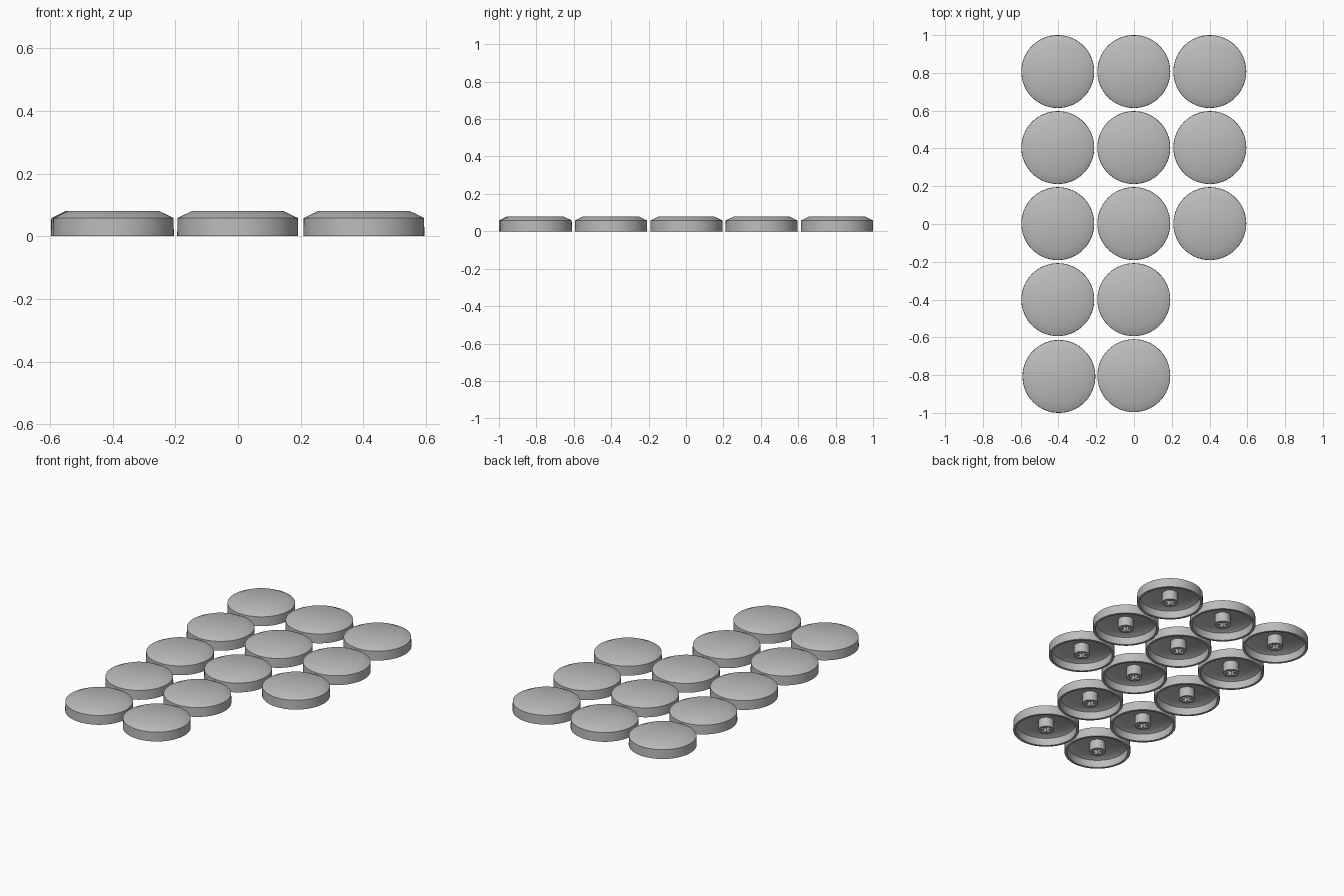
import bpy, bmesh, math
from mathutils import Vector

cube = bpy.data.objects.get("Cube")
if cube:
    bpy.data.objects.remove(cube, do_unlink=True)

SIDES = 64
PITCH = 0.4025

grey = bpy.data.materials.new("warm_grey_plastic")
grey.use_nodes = True
colour = (0.5, 0.5, 0.5, 1)
grey.diffuse_color = colour
grey.node_tree.nodes["Principled BSDF"].inputs["Base Color"].default_value = colour


def cap_mesh():
    """Hollow round cap: outer wall, chamfer, flat top, and inner shell."""
    profile = [(0.147, 0.08), (0.192, 0.058), (0.193, 0), (0.178, 0),
               (0.175, 0.046), (0.145, 0.062)]
    bm = bmesh.new()
    verts = [bm.verts.new((r, 0, z)) for r, z in profile]
    edges = [bm.edges.new(pair) for pair in zip(verts, verts[1:])]
    bmesh.ops.spin(bm, geom=verts + edges, cent=(0, 0, 0), axis=(0, 0, 1),
                   angle=math.tau, steps=SIDES)
    bmesh.ops.remove_doubles(bm, verts=bm.verts[:], dist=0.0001)
    # Close the top and the ceiling
    rim = [e for e in bm.edges if e.is_boundary]
    bmesh.ops.holes_fill(bm, edges=rim, sides=0)
    bmesh.ops.recalc_face_normals(bm, faces=bm.faces[:])
    mesh = bpy.data.meshes.new("round_cap")
    bm.to_mesh(mesh)
    bm.free()
    return mesh


def stem_mesh():
    """Round post with a cross-shaped socket, as an extruded outline."""
    bottom, top, radius = 0.002, 0.063, 0.046
    long, thin = 0.034, 0.011
    circle = [(radius * math.cos(math.tau * i / 32),
               radius * math.sin(math.tau * i / 32)) for i in range(32)]
    quarter = [(long, thin), (thin, thin), (thin, long)]
    cross = []
    for turn in range(4):
        for x, y in quarter:
            for _ in range(turn):
                x, y = -y, x
            cross.append((x, y))
    curve = bpy.data.curves.new("stem_outline", "CURVE")
    curve.dimensions = "2D"
    curve.fill_mode = "BOTH"
    curve.extrude = (top - bottom) / 2
    for outline in (circle, cross):
        spline = curve.splines.new("POLY")
        spline.points.add(len(outline) - 1)
        for point, (x, y) in zip(spline.points, outline):
            point.co = (x, y, 0, 1)
        spline.use_cyclic_u = True
    helper = bpy.data.objects.new("stem_helper", curve)
    bpy.context.collection.objects.link(helper)
    bpy.context.view_layer.update()
    evaluated = helper.evaluated_get(bpy.context.evaluated_depsgraph_get())
    mesh = bpy.data.meshes.new_from_object(evaluated)
    bpy.data.objects.remove(helper, do_unlink=True)
    bm = bmesh.new()
    bm.from_mesh(mesh)
    bmesh.ops.remove_doubles(bm, verts=bm.verts[:], dist=0.0001)
    bmesh.ops.translate(bm, verts=bm.verts[:], vec=(0, 0, (top + bottom) / 2))
    bmesh.ops.recalc_face_normals(bm, faces=bm.faces[:])
    bm.to_mesh(mesh)
    bm.free()
    return mesh


parts = {"key_cap": cap_mesh(), "key_stem": stem_mesh()}
for mesh in parts.values():
    mesh.materials.clear()
    mesh.materials.append(grey)


# Grid of keys: three columns, with the two front rows missing the left key
created = []
for row in range(5):
    for column in range(3 if row < 3 else 2):
        place = Vector(((column - 1) * PITCH - 0.001, 0.807 - row * PITCH, 0))
        if row == 4 and column == 0:
            place += Vector((0.006, -0.004, 0))
        for name, mesh in parts.items():
            key = bpy.data.objects.new(f"{name}_{row + 1}_{column + 1}", mesh)
            key.location = place
            bpy.context.collection.objects.link(key)
            created.append(key)

# Smooth the round walls but keep the rims sharp
bpy.ops.object.select_all(action="DESELECT")
for key in created[:2]:
    key.select_set(True)
bpy.context.view_layer.objects.active = created[0]
bpy.ops.object.shade_smooth_by_angle(angle=math.radians(30))
